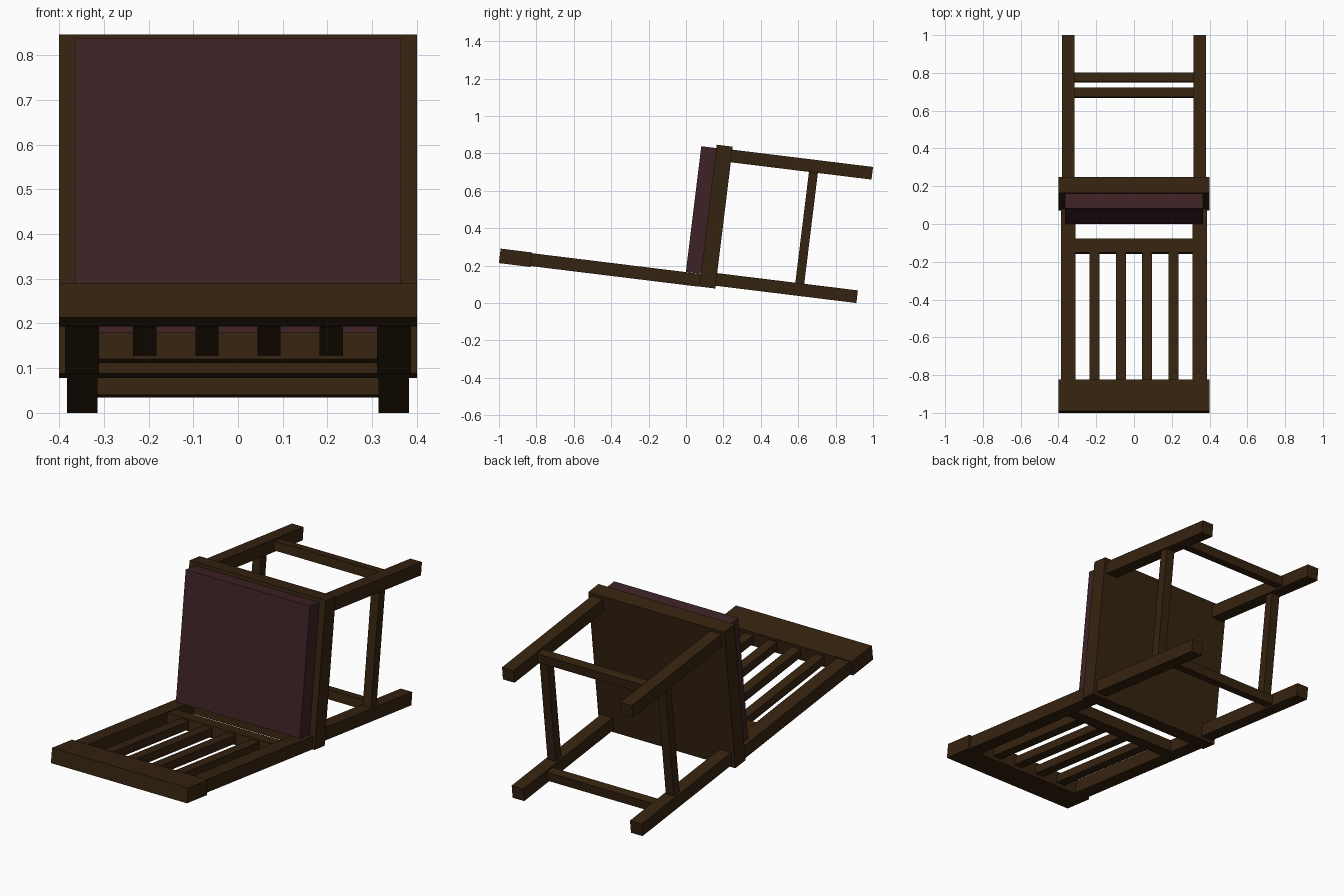
import bpy
import math
from mathutils import Matrix, Vector

if "Cube" in bpy.data.objects:
    bpy.data.objects.remove(bpy.data.objects["Cube"])

# Chair lying on its back, tilted: local x = width, local v = chair front, local u = chair up
TILT = math.radians(7)
U = Vector((0, -math.cos(TILT), math.sin(TILT)))
V = Vector((0, math.sin(TILT), math.cos(TILT)))
POSE = Matrix(((1, 0, 0), (0, V.y, U.y), (0, V.z, U.z))).to_4x4()


def material(name, colour):
    m = bpy.data.materials.new(name)
    m.diffuse_color = (*colour, 1)
    m.use_nodes = True
    m.node_tree.nodes["Principled BSDF"].inputs["Base Color"].default_value = m.diffuse_color
    return m


wood = material("dark_wood", (0.036, 0.017, 0.005))
fabric = material("maroon_fabric", (0.049, 0.0165, 0.019))


def block(name, x, v, u, mat=wood):
    """Box spanning the given ranges in the chair's own axes."""
    bpy.ops.mesh.primitive_cube_add(size=1)
    ob = bpy.context.object
    ob.name = name
    size = [b - a for a, b in (x, v, u)]
    mid = Vector([(a + b) / 2 for a, b in (x, v, u)])
    ob.data.transform(Matrix.Translation(mid) @ Matrix.Diagonal((*size, 1)))
    ob.data.transform(POSE)
    ob.data.materials.append(mat)
    return ob


def pair(name, x, v, u):
    """Matching blocks on both sides of the chair."""
    block(name + "_right", x, v, u)
    block(name + "_left", (-x[1], -x[0]), v, u)


# Seat
block("seat_frame", (-0.4, 0.4), (0.096, 0.86), (-0.146, -0.06))
block("seat_cushion", (-0.365, 0.365), (0.165, 0.842), (-0.06, 0.021), fabric)

# Legs
pair("rear_leg", (0.314, 0.382), (0.111, 0.179), (-0.904, -0.146))
pair("front_leg", (0.314, 0.382), (0.776, 0.844), (-0.904, -0.146))

# Stretchers
pair("side_stretcher", (0.324, 0.372), (0.179, 0.776), (-0.615, -0.567))
block("rear_stretcher", (-0.314, 0.314), (0.121, 0.169), (-0.706, -0.657))
block("front_stretcher", (-0.314, 0.314), (0.786, 0.834), (-0.706, -0.657))

# Backrest
pair("back_post", (0.311, 0.387), (0.095, 0.164), (-0.06, 0.85))
block("top_rail", (-0.4, 0.4), (0.09, 0.168), (0.85, 1.019))
block("lower_back_rail", (-0.311, 0.311), (0.1, 0.16), (0.097, 0.172))
for i in range(4):
    cx = -0.2085 + 0.139 * i
    block(f"back_slat_{i + 1}", (cx - 0.026, cx + 0.026), (0.108, 0.152), (0.172, 0.85))
